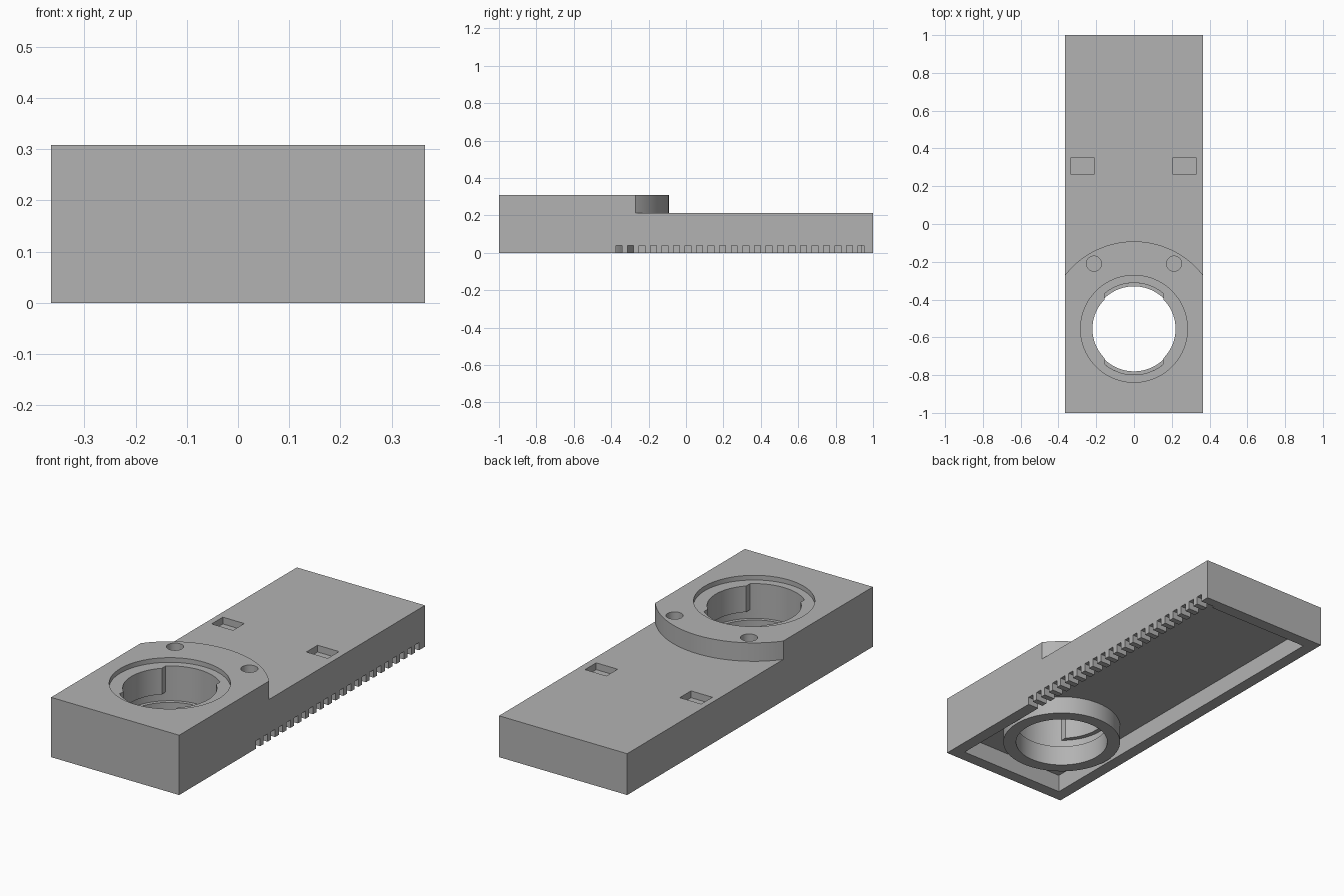
import bpy
import bmesh
from math import sin, cos, pi, radians, acos

if "Cube" in bpy.data.objects:
    bpy.data.objects.remove(bpy.data.objects["Cube"])

HALF_W, HEIGHT, DECK = 0.365, 0.308, 0.213
WALL, CAVITY = 0.062, 0.092
BORE_Y = -0.555

grey = bpy.data.materials.new("plain_grey")
grey.use_nodes = True
colour = (0.45, 0.45, 0.45, 1)
grey.diffuse_color = colour
grey.node_tree.nodes["Principled BSDF"].inputs["Base Color"].default_value = colour


def prism(name, outline, z0, z1):
    """Extrude a counter-clockwise outline from z0 to z1."""
    bm = bmesh.new()
    low = [bm.verts.new((x, y, z0)) for x, y in outline]
    high = [bm.verts.new((x, y, z1)) for x, y in outline]
    bm.faces.new(low[::-1])
    bm.faces.new(high)
    n = len(outline)
    for i in range(n):
        j = (i + 1) % n
        bm.faces.new((low[i], low[j], high[j], high[i]))
    mesh = bpy.data.meshes.new(name)
    bm.to_mesh(mesh)
    bm.free()
    mesh.materials.append(grey)
    obj = bpy.data.objects.new(name, mesh)
    bpy.context.collection.objects.link(obj)
    return obj


def rect(x0, x1, y0, y1):
    return [(x0, y0), (x1, y0), (x1, y1), (x0, y1)]


def arc(cx, cy, r, a0, a1, steps):
    return [(cx + r * cos(a0 + (a1 - a0) * i / steps),
             cy + r * sin(a0 + (a1 - a0) * i / steps)) for i in range(steps + 1)]


def circle(cx, cy, r, steps=96):
    return arc(cx, cy, r, 0, 2 * pi, steps)[:-1]


def combine(target, other, operation="DIFFERENCE"):
    """Apply a boolean, then delete the helper object."""
    mod = target.modifiers.new("cut", "BOOLEAN")
    mod.operation, mod.object, mod.solver = operation, other, "EXACT"
    bpy.context.view_layer.update()
    graph = bpy.context.evaluated_depsgraph_get()
    mesh = bpy.data.meshes.new_from_object(target.evaluated_get(graph))
    target.modifiers.clear()
    target.data = mesh
    bpy.data.objects.remove(other)


def cut(outline, z0, z1):
    helper = prism("cutter", outline, z0, z1)
    helper.hide_render = True
    combine(housing, helper)


# Main block with the lower rear deck behind a curved step
housing = prism("housing", rect(-HALF_W, HALF_W, -1, 1), 0, HEIGHT)
step = arc(0, BORE_Y, 0.463, radians(150), radians(30), 64)
cut(step + [(0.5, step[-1][1]), (0.5, 1.2), (-0.5, 1.2), (-0.5, step[0][1])][:4], DECK, 0.5)

# Hollow underside with a tube around the bore
inner = HALF_W - WALL
cut(rect(-inner, inner, WALL - 1, 1 - WALL), -0.1, CAVITY)
combine(housing, prism("tube", circle(0, BORE_Y, 0.288), 0, CAVITY + 0.04), "UNION")

# Bore: top recess, lip, hidden groove and lower opening
cut(circle(0, BORE_Y, 0.283), HEIGHT - 0.024, 0.5)
cut(circle(0, BORE_Y, 0.22), 0.12, 0.5)
cut(circle(0, BORE_Y, 0.243), 0.105, 0.15)
cut(circle(0, BORE_Y, 0.225), -0.1, 0.12)

# Two opposite entry notches through the lip
edge = acos(0.155 / 0.243)
notch = (arc(0, BORE_Y, 0.243, edge, pi - edge, 32)
         + arc(0, BORE_Y, 0.243, pi + edge, 2 * pi - edge, 32))
cut(notch, 0.13, 0.5)

# Screw holes on the raised part, shallow pockets on the deck
for side in (-1, 1):
    cut(circle(side * 0.212, -0.21, 0.04, 48), HEIGHT - 0.06, 0.5)
    x = side * 0.27 - 0.002
    cut(rect(x - 0.061, x + 0.061, 0.261, 0.352), DECK - 0.035, 0.5)

# Row of vent slots through the lower edge of the left wall
for i in range(22):
    y = -0.374 + i * 0.0616
    cut(rect(inner - 0.02, HALF_W + 0.1, y, y + 0.032), -0.1, 0.04)

bpy.ops.object.select_all(action="DESELECT")
housing.select_set(True)
bpy.context.view_layer.objects.active = housing
bpy.ops.object.shade_smooth_by_angle(angle=radians(30))
